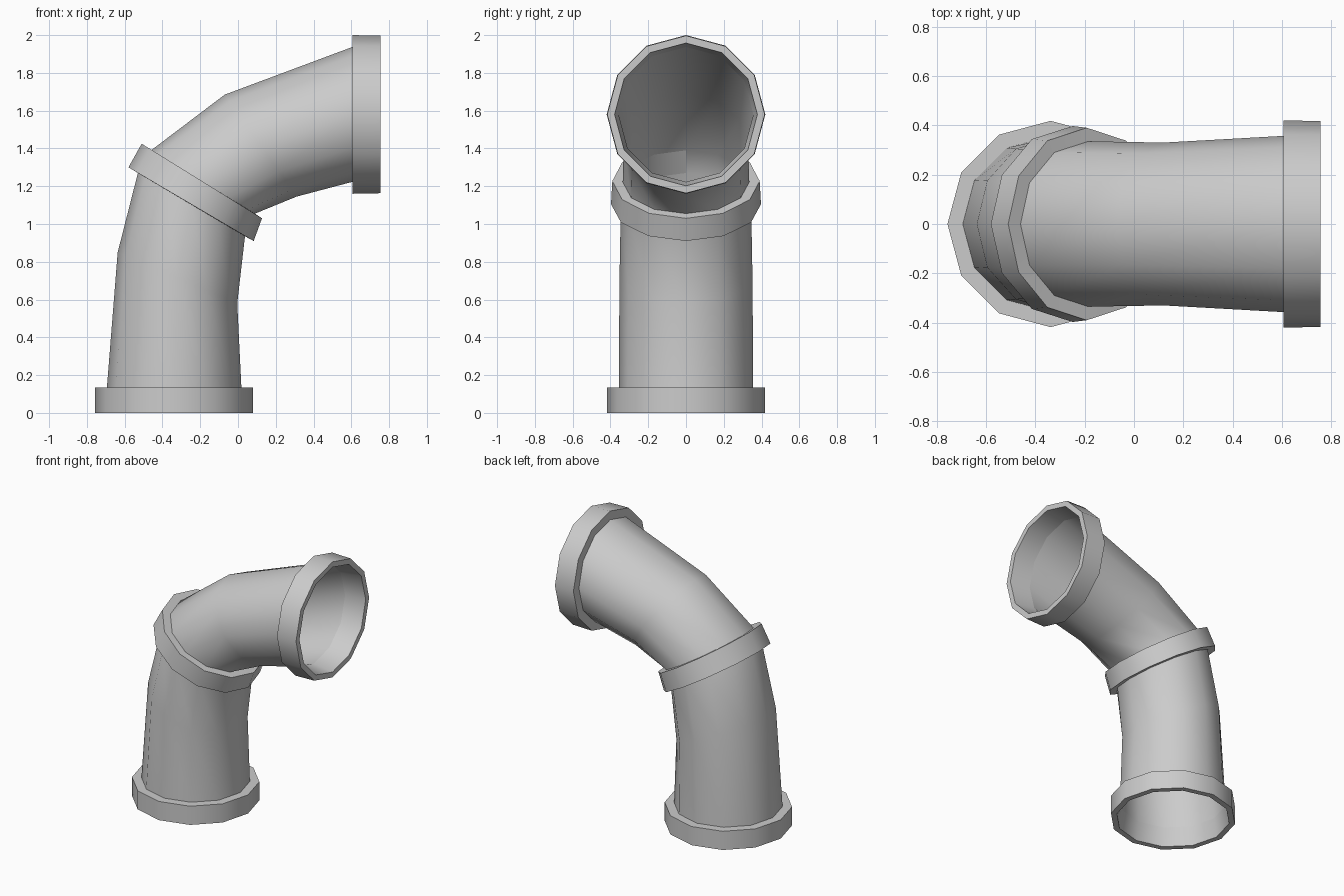
import bpy, bmesh, math
from mathutils import Vector

if "Cube" in bpy.data.objects:
    bpy.data.objects.remove(bpy.data.objects["Cube"])

SIDES = 12


def ring(a, b, ry):
    """Elliptical section: a and b are opposite (x, z) points, ry is the half width in y."""
    a, b = Vector((a[0], 0, a[1])), Vector((b[0], 0, b[1]))
    c, h, w = (a + b) / 2, (a - b) / 2, Vector((0, ry, 0))
    return [c + h * math.cos(t) + w * math.sin(t)
            for t in (2 * math.pi * k / SIDES for k in range(SIDES))]


def loft(name, sections, closed=False):
    """Skin consecutive sections; closed joins the last one to the first."""
    bm = bmesh.new()
    loops = [[bm.verts.new(p) for p in ring(*s)] for s in sections]
    pairs = list(zip(loops, loops[1:]))
    if closed:
        pairs.append((loops[-1], loops[0]))
    for lo, hi in pairs:
        for k in range(SIDES):
            n = (k + 1) % SIDES
            bm.faces.new((lo[k], lo[n], hi[n], hi[k]))
    bmesh.ops.recalc_face_normals(bm, faces=bm.faces)
    me = bpy.data.meshes.new(name)
    bm.to_mesh(me)
    bm.free()
    ob = bpy.data.objects.new(name, me)
    bpy.context.collection.objects.link(ob)
    bpy.ops.object.select_all(action='DESELECT')
    ob.select_set(True)
    bpy.context.view_layer.objects.active = ob
    bpy.ops.object.shade_smooth_by_angle(angle=math.radians(40))
    return ob


def flat(z, r):      # horizontal section around the base axis
    return ((-0.338 - r, z), (-0.338 + r, z), r)


def upright(x, r):   # vertical section around the outlet axis
    return ((x, 1.58 + r), (x, 1.58 - r), r)


# Sections where the pipe meets the collars
base, outlet = flat(0.135, 0.356), upright(0.605, 0.357)
mid_low = ((-0.53, 1.27), (0.037, 0.935), 0.345)
mid_high = ((-0.46, 1.39), (0.09, 1.055), 0.335)

# Bent pipe, open at both ends
loft("bent_pipe", [base,
                   ((-0.637, 0.85), (-0.004, 0.58), 0.352),
                   mid_low, mid_high,
                   ((-0.07, 1.685), (0.31, 1.145), 0.33),
                   outlet])

# Collars at the base, bend and outlet
loft("base_collar", [base, flat(0.135, 0.418), flat(0, 0.418), flat(0, 0.378)], True)
loft("outlet_collar", [outlet, upright(0.605, 0.42), upright(0.755, 0.417),
                       upright(0.755, 0.378)], True)
loft("middle_collar", [mid_low,
                       ((-0.58, 1.30), (0.083, 0.91), 0.397),
                       ((-0.51, 1.425), (0.127, 1.03), 0.39),
                       mid_high], True)
